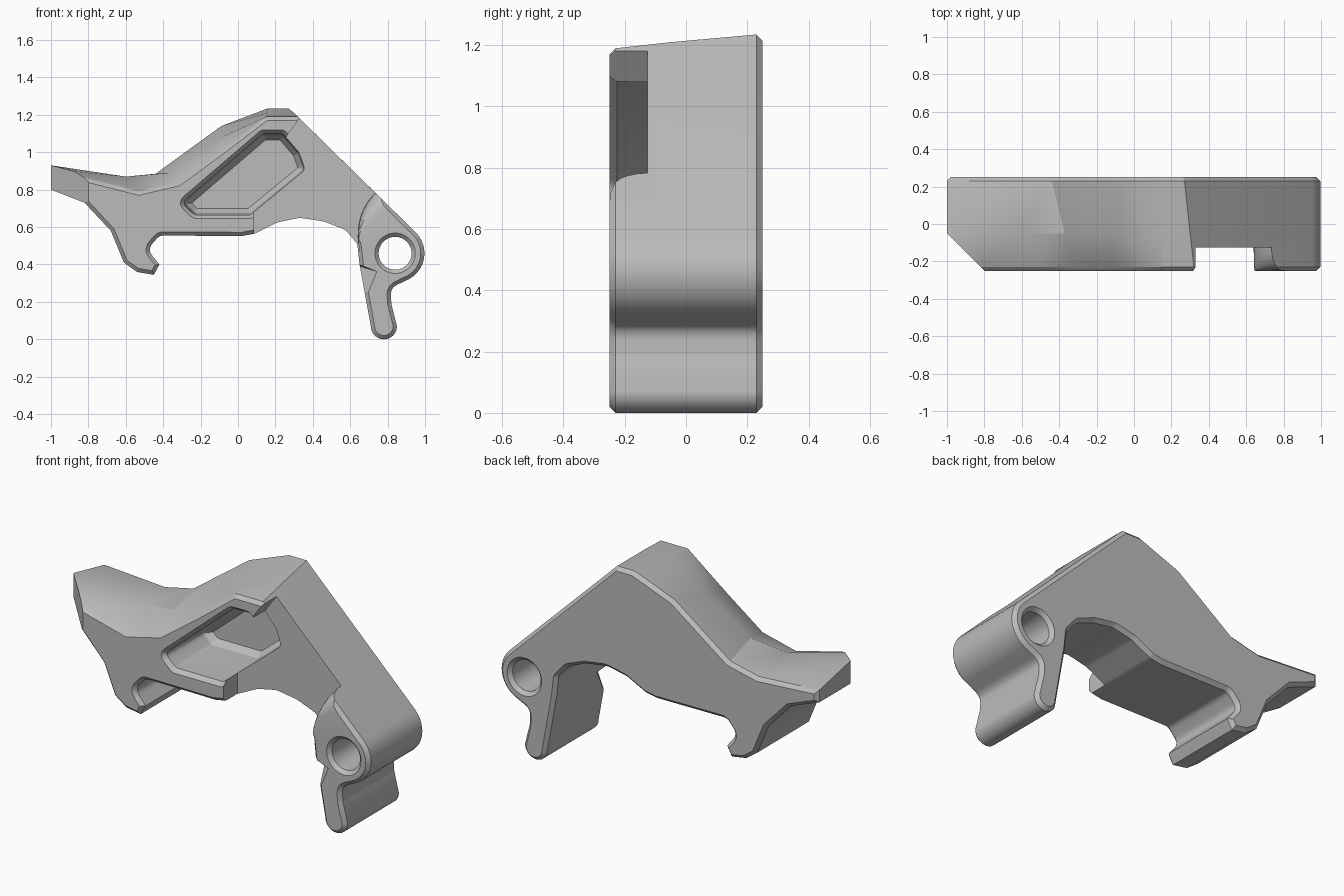
import bpy, bmesh
from math import sin, cos, pi, radians
from mathutils import Vector

old = bpy.data.objects.get("Cube")
if old:
    bpy.data.objects.remove(old, do_unlink=True)

grey = bpy.data.materials.new("plain grey")
grey.use_nodes = True
grey.diffuse_color = (0.5, 0.5, 0.5, 1)
grey.node_tree.nodes["Principled BSDF"].inputs["Base Color"].default_value = (0.5, 0.5, 0.5, 1)


def arc(cx, cz, r, start, end, n=12):
    angles = [radians(start + (end - start) * i / n) for i in range(n + 1)]
    return [(cx + r * cos(a), cz + r * sin(a)) for a in angles]


def rounded(points, n=6):
    """Outline from (x, z) sharp points and (x, z, radius) rounded corners."""
    out = []
    for i, p in enumerate(points):
        corner = Vector(p[:2])
        if len(p) == 2:
            out.append(corner)
            continue
        a = Vector(points[i - 1][:2]) - corner
        b = Vector(points[(i + 1) % len(points)][:2]) - corner
        half = a.angle(b) / 2
        reach = min(p[2] / abs(sin(half) / cos(half)), a.length * 0.48, b.length * 0.48)
        p0, p1 = corner + a.normalized() * reach, corner + b.normalized() * reach
        for k in range(n + 1):
            t = k / n
            out.append(p0 * (1 - t) ** 2 + corner * 2 * t * (1 - t) + p1 * t * t)
    return out


def inset(outline, d):
    """Shrink an outline inward by d."""
    pts = [Vector(p) for p in outline]
    area = sum(pts[i - 1].x * p.y - p.x * pts[i - 1].y for i, p in enumerate(pts))
    side = 1 if area > 0 else -1
    out = []
    for i, p in enumerate(pts):
        u = (p - pts[i - 1]).normalized()
        v = (pts[(i + 1) % len(pts)] - p).normalized()
        n = Vector((-u.y - v.y, u.x + v.x)) * side
        out.append(p + n * d / max(1 + u.dot(v), 0.5))
    return out


def finish(name, bm):
    bmesh.ops.recalc_face_normals(bm, faces=bm.faces)
    mesh = bpy.data.meshes.new(name)
    bm.to_mesh(mesh)
    bm.free()
    ob = bpy.data.objects.new(name, mesh)
    bpy.context.collection.objects.link(ob)
    mesh.materials.append(grey)
    return ob


def loft(stations):
    """Skin outlines placed at successive y positions and cap both ends."""
    bm = bmesh.new()
    rings = [[bm.verts.new((p[0], y, p[1])) for p in ring] for y, ring in stations]
    n = len(rings[0])
    sides = []
    for a, b in zip(rings, rings[1:]):
        for i in range(n):
            j = (i + 1) % n
            sides.append(bm.faces.new((a[i], a[j], b[j], b[i])))
    bmesh.ops.triangulate(bm, faces=sides)
    bm.faces.new(rings[0])
    bm.faces.new(rings[-1])
    return bm


# Main body: shared right side, leg, arch and hook; the top edge varies with depth
lower = (arc(0.84, 0.46, 0.157, 45, -62)
         + [(0.815, 0.275, 0.09), (0.82, 0.19, 0.05)]
         + arc(0.78, 0.07, 0.07, 0, -180)
         + [(0.65, 0.40), (0.638, 0.51, 0.04), (0.575, 0.585, 0.08), (0.46, 0.63, 0.1),
            (0.33, 0.65, 0.1), (0.21, 0.625, 0.1), (0.09, 0.565, 0.06), (0.02, 0.552),
            (-0.42, 0.555, 0.05), (-0.485, 0.48, 0.05), (-0.42, 0.40), (-0.45, 0.345),
            (-0.54, 0.36, 0.03), (-0.61, 0.41), (-0.68, 0.58), (-0.82, 0.73), (-1, 0.80)])
front_top = [(-1, 0.91), (-0.53, 0.79), (-0.32, 0.84), (-0.10, 1.00), (0.15, 1.19), (0.32, 1.19)]
mid_top = [(-1, 0.93), (-0.60, 0.87), (-0.37, 0.89), (-0.09, 1.08), (0.155, 1.21), (0.30, 1.21)]
back_top = [(-1, 0.87), (-0.62, 0.845), (-0.44, 0.885), (-0.09, 1.14), (0.16, 1.235), (0.27, 1.235)]
front, mid, back = [rounded(top + lower) for top in (front_top, mid_top, back_top)]
bm = loft([(-0.25, inset(front, 0.02)), (-0.23, front), (-0.05, mid),
           (0.23, back), (0.25, inset(back, 0.02))])

# Slanted end of the wing
cut = bmesh.ops.bisect_plane(bm, geom=bm.verts[:] + bm.edges[:] + bm.faces[:],
                             plane_co=(-1, -0.05, 0), plane_no=(-1, -1, 0), clear_outer=True)
rim = [e for e in cut["geom_cut"] if isinstance(e, bmesh.types.BMEdge)]
bmesh.ops.holes_fill(bm, edges=rim, sides=0)
body = finish("bracket_body", bm)

cutters = []

# Pivot hole with chamfered rims
hole = [(-0.30, 0.108), (-0.25, 0.108), (-0.23, 0.088), (0.23, 0.088), (0.25, 0.108), (0.30, 0.108)]
cutters.append(finish("pivot_hole_cutter", loft(
    [(y, arc(0.84, 0.46, r, 0, 352.5, 47)) for y, r in hole])))

# Stepped front recess that rounds over onto the pivot boss
def recess(t):
    cx, cz, r = 0.95 - 0.14 * t, 0.56 - 0.04 * t, 0.31 - 0.145 * t
    return ([(0.5, 1.45), (0.35, 1.21), (0.27, 1.10), (0.20, 1.0), (0.085, 0.70),
             (0.085, 0.43), (0.60, 0.43), (0.62, 0.47)]
            + arc(cx, cz, r, 195, 60, 20) + [(1.2, 1.45)])


steps = [i * pi / 12 for i in range(7)]
cutters.append(finish("front_recess_cutter", loft(
    [(-0.30, recess(1))] + [(-0.125 - 0.125 * sin(a), recess(1 - cos(a))) for a in reversed(steps)])))

# Deep blind pocket with a chamfered mouth and a stepped wall
pocket = rounded([(-0.33, 0.73, 0.06), (-0.24, 0.645, 0.06), (0.075, 0.645, 0.05),
                  (0.385, 0.90, 0.06), (0.345, 1.01, 0.04), (0.25, 1.12, 0.06), (0.125, 1.12, 0.06)])
cutters.append(finish("pocket_cutter", loft(
    [(-0.30, pocket), (-0.25, pocket), (-0.225, inset(pocket, 0.02)), (-0.125, inset(pocket, 0.022)),
     (0.09, inset(pocket, 0.03)), (0.13, inset(pocket, 0.055))])))

# Relief on the inner front corner of the leg
bm = bmesh.new()
for co in [(0.75, -0.26, 0.36), (0.68, -0.26, 0.19), (0.60, -0.26, 0.2),
           (0.60, -0.26, 0.42), (0.62, -0.09, 0.40)]:
    bm.verts.new(co)
bmesh.ops.convex_hull(bm, input=bm.verts)
cutters.append(finish("leg_relief_cutter", bm))

# Cut the body and remove the helpers
bpy.ops.object.select_all(action="DESELECT")
bpy.context.view_layer.objects.active = body
body.select_set(True)
for cutter in cutters:
    cutter.hide_render = True
    mod = body.modifiers.new(cutter.name, "BOOLEAN")
    mod.operation = "DIFFERENCE"
    mod.solver = "EXACT"
    mod.object = cutter
    bpy.ops.object.modifier_apply(modifier=mod.name)
    bpy.data.objects.remove(cutter, do_unlink=True)

bpy.ops.object.shade_smooth_by_angle(angle=radians(25))
